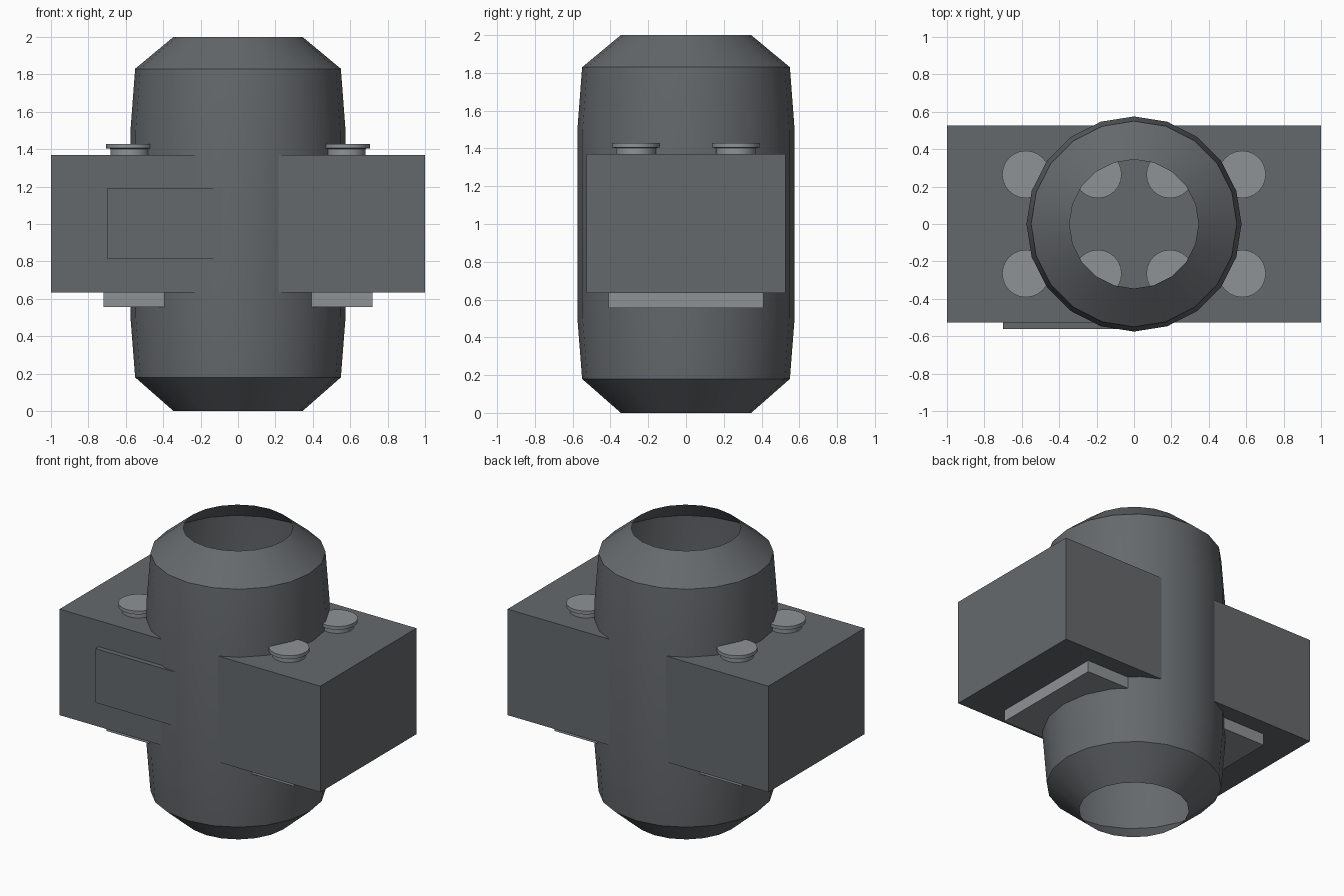
import bpy, bmesh, math

if "Cube" in bpy.data.objects:
    bpy.data.objects.remove(bpy.data.objects["Cube"])


def material(name, rgb):
    m = bpy.data.materials.new(name)
    m.diffuse_color = (*rgb, 1)
    m.use_nodes = True
    m.node_tree.nodes["Principled BSDF"].inputs["Base Color"].default_value = m.diffuse_color
    return m


dark = material("dark grey", (0.130, 0.141, 0.150))
light = material("light grey", (0.27, 0.29, 0.30))


def finish(name, bm, mat, smooth=False):
    bmesh.ops.recalc_face_normals(bm, faces=bm.faces)
    me = bpy.data.meshes.new(name)
    bm.to_mesh(me)
    bm.free()
    me.materials.append(mat)
    ob = bpy.data.objects.new(name, me)
    bpy.context.collection.objects.link(ob)
    if smooth:
        bpy.ops.object.select_all(action='DESELECT')
        ob.select_set(True)
        bpy.context.view_layer.objects.active = ob
        bpy.ops.object.shade_smooth_by_angle(angle=math.radians(30))
    return ob


def box(name, lo, hi, mat):
    bm = bmesh.new()
    bmesh.ops.create_cube(bm, size=1)
    for v in bm.verts:
        v.co = [l if c < 0 else h for c, l, h in zip(v.co, lo, hi)]
    return finish(name, bm, mat)


def lathe(name, profile, mat, sides, centre=(0, 0), capped=False):
    """Revolve (radius, z) points around a vertical axis."""
    bm = bmesh.new()
    rings = []
    for r, z in profile:
        rings.append([bm.verts.new((centre[0] + r * math.cos(2 * math.pi * i / sides),
                                    centre[1] + r * math.sin(2 * math.pi * i / sides), z))
                      for i in range(sides)])
    for a, b in zip(rings, rings[1:]):
        for i in range(sides):
            j = (i + 1) % sides
            bm.faces.new((a[i], a[j], b[j], b[i]))
    if capped:
        bm.faces.new(rings[0])
        bm.faces.new(rings[-1])
    return finish(name, bm, mat, smooth=True)


# open-ended barrel with chamfered rims
lathe("barrel_shell", [(0.345, 0), (0.55, 0.18), (0.575, 0.5), (0.575, 1.5),
                       (0.55, 1.83), (0.345, 2)], dark, 20)

# block running through the barrel
box("cross_block", (-1, -0.527, 0.635), (1, 0.527, 1.37), dark)

# raised panel on the front
box("front_panel", (-0.70, -0.562, 0.815), (0, -0.527, 1.19), dark)

# plate under the block
box("bottom_plate", (-0.72, -0.41, 0.555), (0.72, 0.41, 0.635), light)

# flanged studs on top of the block
for x in (-0.578, -0.193, 0.193, 0.578):
    for y in (-0.265, 0.265):
        lathe("top_stud", [(0.105, 1.37), (0.105, 1.402), (0.127, 1.405), (0.127, 1.428)],
              light, 24, (x, y), capped=True)
